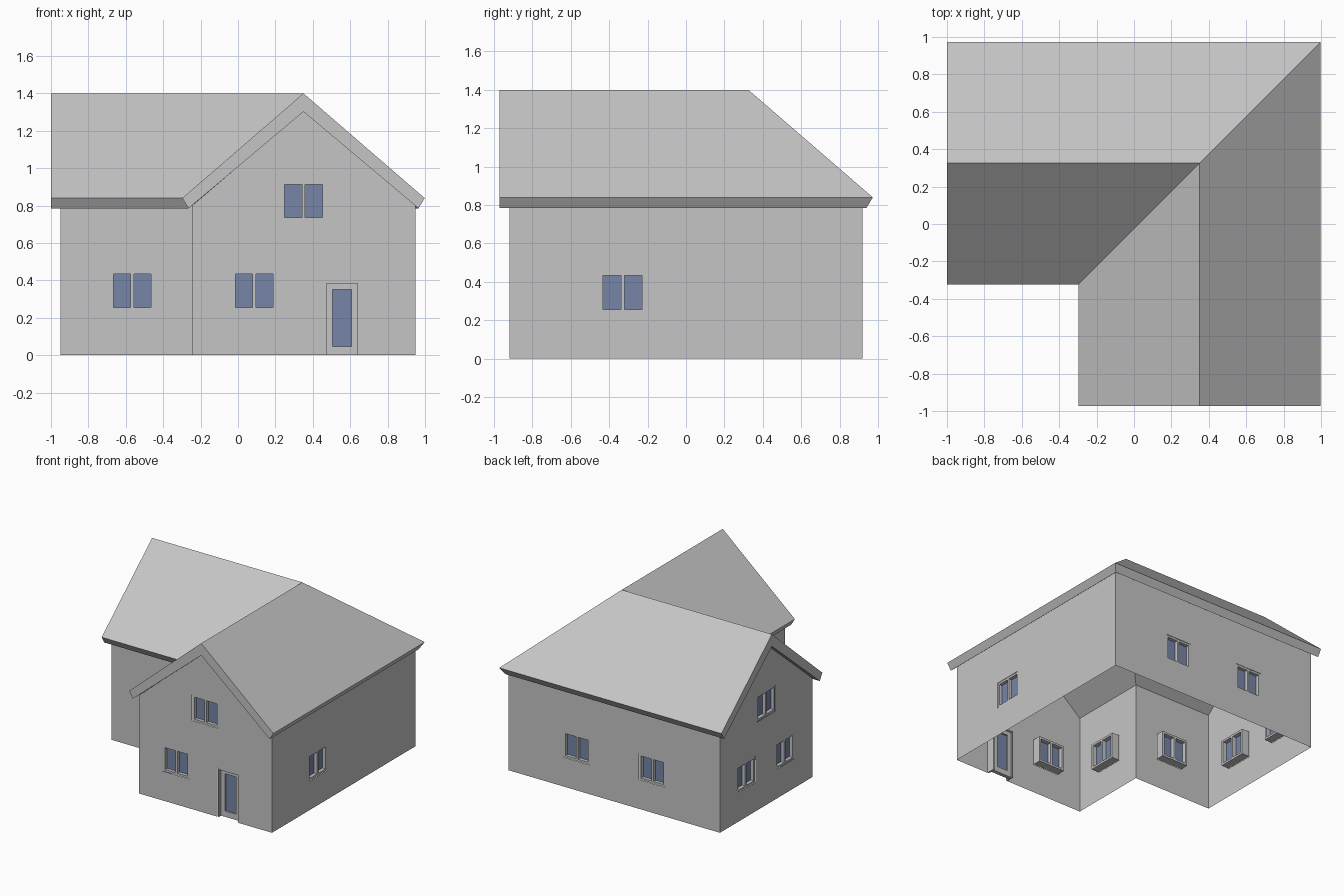
import bpy
import bmesh
from math import radians
from mathutils import Matrix, Vector

cube = bpy.data.objects.get("Cube")
if cube:
    bpy.data.objects.remove(cube, do_unlink=True)


def material(name, color):
    mat = bpy.data.materials.new(name)
    mat.use_nodes = True
    mat.diffuse_color = color
    mat.node_tree.nodes["Principled BSDF"].inputs["Base Color"].default_value = color
    return mat


GREY = material("plain_grey", (0.56, 0.56, 0.56, 1))
BLUE = material("glass_blue", (0.18, 0.235, 0.39, 1))


def finish(bm, name, mat):
    mesh = bpy.data.meshes.new(name)
    bm.to_mesh(mesh)
    bm.free()
    mesh.materials.append(mat)
    obj = bpy.data.objects.new(name, mesh)
    bpy.context.scene.collection.objects.link(obj)
    return obj


def rect(u0, u1, z0, z1):
    return [(u0, z0), (u1, z0), (u1, z1), (u0, z1)]


def wall_matrix(angle):
    # Local x runs along the wall, local y points indoors
    return Matrix.Rotation(radians(angle), 4, "Z")


def wall(name, angle, plane, outline, holes):
    """Single sheet wall with window openings."""
    bm = bmesh.new()
    edges = []
    for loop in [outline] + holes:
        vs = [bm.verts.new((u, plane, z)) for u, z in loop]
        edges += [bm.edges.new((vs[i - 1], vs[i])) for i in range(len(vs))]
    bmesh.ops.triangle_fill(bm, edges=edges, use_beauty=True, normal=(0, -1, 0))
    bm.normal_update()
    for f in bm.faces:
        if f.normal.y > 0:
            f.normal_flip()
    bm.transform(wall_matrix(angle))
    return finish(bm, name, GREY)


def boxes(name, angle, plane, mat, parts):
    """Boxes given as (u0, u1, depth0, depth1, z0, z1) relative to a wall."""
    bm = bmesh.new()
    for u0, u1, d0, d1, z0, z1 in parts:
        size = Vector((u1 - u0, d1 - d0, z1 - z0))
        mid = Vector(((u0 + u1) / 2, plane + (d0 + d1) / 2, (z0 + z1) / 2))
        m = Matrix.Translation(mid) @ Matrix.Diagonal(size).to_4x4()
        bmesh.ops.create_cube(bm, size=1, matrix=m)
    bm.transform(wall_matrix(angle))
    return finish(bm, name, mat)


HALF_W, HALF_H = 0.118, 0.106
BORDER, BAR = 0.017, 0.009
FRONT, BACK = 0.003, 0.07


def opening(u, z):
    return rect(u - HALF_W, u + HALF_W, z - HALF_H, z + HALF_H)


def window(name, angle, plane, u, z):
    l, r, b, t = u - HALF_W, u + HALF_W, z - HALF_H, z + HALF_H
    boxes(name + "_frame", angle, plane, GREY, [
        (l, l + BORDER, FRONT, BACK, b, t),
        (r - BORDER, r, FRONT, BACK, b, t),
        (l + BORDER, r - BORDER, FRONT, BACK, b, b + BORDER),
        (l + BORDER, r - BORDER, FRONT, BACK, t - BORDER, t),
        (u - BAR, u + BAR, FRONT, BACK, b + BORDER, t - BORDER)])
    boxes(name + "_glass", angle, plane, BLUE, [
        (l + BORDER, u - BAR, 0.03, 0.036, b + BORDER, t - BORDER),
        (u + BAR, r - BORDER, 0.03, 0.036, b + BORDER, t - BORDER)])


# House plan: two wings meeting at a corner
X, Y = 0.95, 0.92
INNER_X, INNER_Y = -0.245, -0.27
EAVE, PEAK = 0.80, 1.305
RIDGE_X, RIDGE_Y = 0.35, 0.325
LOW, HIGH = 0.344, 0.825

# Door opening is a notch in the front wall outline
D0, D1, DH = 0.46, 0.652, 0.396
front_outline = [(INNER_X, 0), (D0, 0), (D0, DH), (D1, DH), (D1, 0),
                 (X, 0), (X, EAVE), (RIDGE_X, PEAK), (INNER_X, EAVE)]
left_outline = [(-Y, 0), (-INNER_Y, 0), (-INNER_Y, EAVE),
                (-RIDGE_Y, PEAK), (-Y, EAVE)]

# name, angle, plane, outline, window centres
walls = [
    ("front_gable_wall", 0, -Y, front_outline, [(0.087, LOW), (RIDGE_X, HIGH)]),
    ("front_inner_wall", 0, INNER_Y, rect(-X, INNER_X, 0, EAVE), [(-0.565, LOW)]),
    ("left_side_wall", 90, -X, rect(-Y, Y, 0, EAVE), [(-0.33, LOW)]),
    ("back_wall", 180, -Y, rect(-X, X, 0, EAVE), [(-0.34, LOW), (0.34, LOW)]),
    ("right_gable_wall", -90, -X, left_outline,
     [(-0.585, LOW), (-0.085, LOW), (-RIDGE_Y, HIGH)]),
    ("right_inner_wall", -90, INNER_X, rect(-INNER_Y, Y, 0, EAVE), [(0.58, LOW)]),
]
for name, angle, plane, outline, centres in walls:
    wall(name, angle, plane, outline, [opening(u, z) for u, z in centres])
    for i, (u, z) in enumerate(centres, 1):
        window(f"{name}_window_{i}", angle, plane, u, z)

# Door with a tall glass panel
G0, G1, GB, GT = 0.506, 0.606, 0.046, 0.35
JAMB = 0.012
boxes("door_frame", 0, -Y, GREY, [
    (D0, D0 + JAMB, FRONT, BACK, 0, DH),
    (D1 - JAMB, D1, FRONT, BACK, 0, DH),
    (D0 + JAMB, D1 - JAMB, FRONT, BACK, DH - JAMB, DH)])
boxes("door_leaf", 0, -Y, GREY, [
    (D0 + JAMB, G0, 0.03, 0.06, 0, DH - JAMB),
    (G1, D1 - JAMB, 0.03, 0.06, 0, DH - JAMB),
    (G0, G1, 0.03, 0.06, 0, GB),
    (G0, G1, 0.03, 0.06, GT, DH - JAMB)])
boxes("door_glass", 0, -Y, BLUE, [(G0, G1, 0.042, 0.048, GB, GT)])

# Roof: one gable profile swept around the mitred corner
profile = [(-0.648, 0.84), (0, 1.4), (0.648, 0.84),
           (0.615, 0.785), (0, 1.302), (-0.615, 0.785)]
bm = bmesh.new()
stations = [
    [bm.verts.new((-1, RIDGE_Y + d, z)) for d, z in profile],
    [bm.verts.new((RIDGE_X + d, RIDGE_Y + d, z)) for d, z in profile],
    [bm.verts.new((RIDGE_X + d, -0.972, z)) for d, z in profile]]
n = len(profile)
for a, b in zip(stations, stations[1:]):
    for i in range(n):
        j = (i + 1) % n
        bm.faces.new((a[i], a[j], b[j], b[i]))
for s in (stations[0], stations[-1]):
    bm.faces.new((s[0], s[1], s[4], s[5]))
    bm.faces.new((s[1], s[2], s[3], s[4]))
bmesh.ops.recalc_face_normals(bm, faces=bm.faces)
finish(bm, "roof", GREY)
